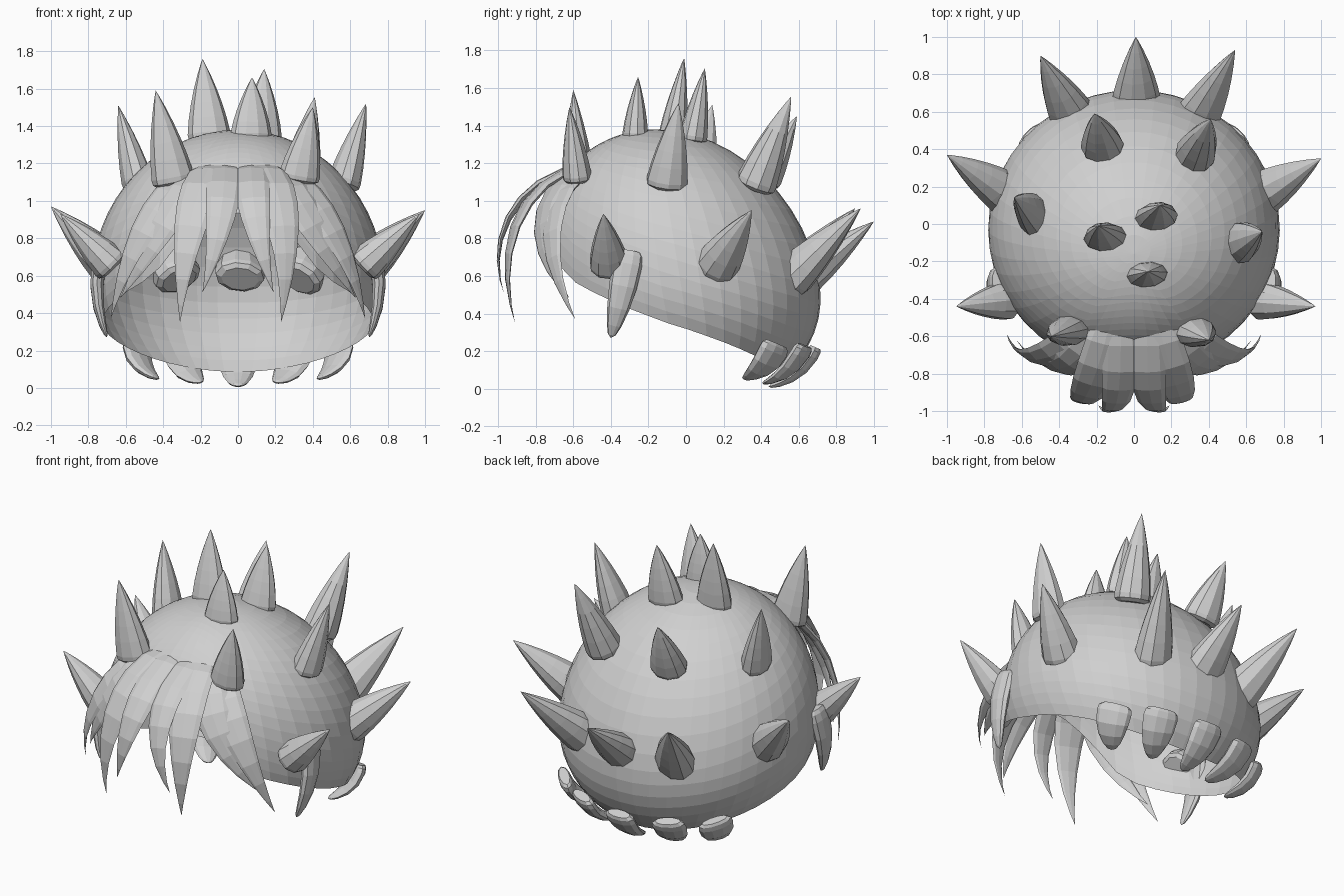
import bpy, bmesh, math
from mathutils import Vector

cube = bpy.data.objects.get("Cube")
if cube:
    bpy.data.objects.remove(cube)

grey = bpy.data.materials.new("plain_grey")
grey.use_nodes = True
grey.diffuse_color = (0.63, 0.63, 0.63, 1)
grey.node_tree.nodes["Principled BSDF"].inputs["Base Color"].default_value = (0.63, 0.63, 0.63, 1)


def finish(name, bm, fix=True):
    if fix:
        bmesh.ops.recalc_face_normals(bm, faces=bm.faces)
    mesh = bpy.data.meshes.new(name)
    bm.to_mesh(mesh)
    bm.free()
    mesh.materials.append(grey)
    obj = bpy.data.objects.new(name, mesh)
    bpy.context.collection.objects.link(obj)
    return obj


def bezier(pts, t):
    pts = [Vector(p) for p in pts]
    while len(pts) > 1:
        pts = [a.lerp(b, t) for a, b in zip(pts, pts[1:])]
    return pts[0]


def horn(name, pts, width, thick, out, profile, sides=10):
    """Tapered elliptical sweep along a bezier; profile holds (t, scale) pairs."""
    bm = bmesh.new()
    rings = []
    for t, s in profile:
        c = bezier(pts, t)
        tan = (bezier(pts, t + 0.01) - bezier(pts, t - 0.01)).normalized()
        side = tan.cross(Vector(out)).normalized()
        nrm = side.cross(tan)
        rings.append([bm.verts.new(c + side * math.cos(a) * width * s + nrm * math.sin(a) * thick * s)
                      for a in (math.tau * i / sides for i in range(sides))])
    for r0, r1 in zip(rings, rings[1:]):
        for i in range(sides):
            j = (i + 1) % sides
            bm.faces.new((r0[i], r0[j], r1[j], r1[i]))
    tip = bm.verts.new(bezier(pts, 1))
    for i in range(sides):
        bm.faces.new((rings[-1][i], rings[-1][(i + 1) % sides], tip))
    bm.faces.new(rings[0][::-1])
    return finish(name, bm)


# Open dome: leaning ellipsoid, flatter below, cut off at a sloping rim that rises over the face
def dome_point(a, phi):
    z = 0.57 + (0.81 if phi < math.pi / 2 else 0.64) * math.cos(phi)
    r = math.sin(phi)
    return Vector((0.78 * r * math.cos(a),
                   -0.03 - 0.16 * (z - 0.57) + 0.74 * r * math.sin(a), z))


def rim_height(p):
    h = 0.32 - 0.3 * p.y
    if p.y > 0:
        return h - 0.25 * p.y ** 2
    arch = max(0, 1 - (p.x / 0.45) ** 2) * min(1, -p.y / 0.6)
    return h + 0.2 * p.y ** 2 + 0.28 * arch


def rim_angle(a):
    phi = 0.3
    while phi < 3:
        p = dome_point(a, phi)
        if p.z < rim_height(p):
            break
        phi += 0.006
    return phi


bm = bmesh.new()
cols, rows = 44, 18
top = bm.verts.new(dome_point(0, 0))
columns = []
for i in range(cols):
    a = math.tau * i / cols
    end = rim_angle(a)
    columns.append([bm.verts.new(dome_point(a, end * k / rows)) for k in range(1, rows + 1)])
for i in range(cols):
    c0, c1 = columns[i], columns[(i + 1) % cols]
    bm.faces.new((top, c0[0], c1[0]))
    for k in range(rows - 1):
        bm.faces.new((c0[k], c0[k + 1], c1[k + 1], c1[k]))
finish("dome", bm, fix=False)

# Spikes: base centre, tip, base radius, flatness
spike_profile = [(-0.1, 0.75), (-0.06, 0.97), (0, 1), (0.2, 0.89), (0.4, 0.73),
                 (0.6, 0.53), (0.8, 0.29), (0.93, 0.11)]
spikes = {
    "back_middle_spike": ((0.01, 0.65, 0.61), (0.01, 1.0, 0.89), 0.135, 0.75),
    "back_right_spike": ((-0.33, 0.58, 0.61), (-0.5, 0.9, 0.96), 0.13, 0.85),
    "back_left_spike": ((0.34, 0.58, 0.61), (0.54, 0.93, 0.96), 0.13, 0.85),
    "rear_right_side_spike": ((-0.7, 0.17, 0.67), (-1.0, 0.37, 0.97), 0.115, 1.05),
    "rear_left_side_spike": ((0.7, 0.17, 0.67), (1.0, 0.35, 0.95), 0.115, 1.05),
    "front_right_side_spike": ((-0.69, -0.41, 0.67), (-0.95, -0.44, 0.93), 0.1, 1.05),
    "front_left_side_spike": ((0.69, -0.41, 0.67), (0.97, -0.44, 0.93), 0.1, 1.05),
    "upper_back_right_spike": ((-0.17, 0.42, 1.13), (-0.21, 0.59, 1.45), 0.115, 0.85),
    "upper_back_left_spike": ((0.33, 0.38, 1.11), (0.41, 0.56, 1.555), 0.11, 1),
    "upper_right_spike": ((-0.54, 0.05, 1.11), (-0.64, 0.14, 1.51), 0.085, 1.35),
    "upper_left_spike": ((0.57, -0.1, 1.11), (0.685, -0.04, 1.52), 0.09, 1.25),
    "crown_right_spike": ((-0.155, -0.07, 1.36), (-0.19, -0.01, 1.76), 0.115, 0.65),
    "crown_left_spike": ((0.12, 0.04, 1.35), (0.14, 0.1, 1.705), 0.115, 0.65),
    "crown_front_spike": ((0.07, -0.27, 1.36), (0.075, -0.255, 1.66), 0.11, 0.62),
    "brow_right_spike": ((-0.35, -0.57, 1.13), (-0.44, -0.6, 1.59), 0.115, 0.72),
    "brow_left_spike": ((0.33, -0.58, 1.14), (0.4, -0.62, 1.5), 0.11, 0.72),
}
for name, (base, tip, radius, flat) in spikes.items():
    horn(name, (base, tip), radius, radius * flat, (0.1, -1, 0), spike_profile)

# Fringe: curved flat locks fanning from the hairline
lock_profile = [(0, 0.75), (0.12, 0.95), (0.28, 1), (0.42, 0.95), (0.56, 0.8),
                (0.7, 0.58), (0.82, 0.36), (0.93, 0.14)]


def lock(name, root, mid, low, tip, width, out):
    horn(name, (root, mid, low, tip), width, 0.022, out, lock_profile, 8)


for word, s, tip_x in (("right", -1, 0.31), ("left", 1, 0.23)):
    lock(word + "_inner_lock", (s * 0.07, -0.53, 1.19), (s * 0.07, -0.87, 1.13),
         (s * 0.08, -1.08, 0.84), (s * 0.19, -0.97, 0.51), 0.095, (0, -1, 0.2))
    lock(word + "_middle_lock", (s * 0.13, -0.53, 1.19), (s * 0.2, -0.84, 1.13),
         (s * 0.3, -1.04, 0.8), (s * tip_x, -0.91, 0.35), 0.11, (s * 0.25, -1, 0.2))
    lock(word + "_side_lock", (s * 0.17, -0.52, 1.18), (s * 0.29, -0.78, 1.1),
         (s * 0.44, -0.86, 0.78), (s * 0.63, -0.62, 0.48), 0.11, (s * 0.6, -1, 0.2))
    lock(word + "_outer_lock", (s * 0.22, -0.52, 1.16), (s * 0.39, -0.72, 1.08),
         (s * 0.6, -0.8, 0.76), (s * 0.68, -0.59, 0.37), 0.1, (s * 0.8, -1, 0.2))

# Flat rounded claws: one on each side, five hugging the back rim from outside
claw_profile = [(0, 0.75), (0.05, 0.95), (0.15, 1), (0.4, 0.93), (0.65, 0.75),
                (0.85, 0.5), (0.96, 0.27)]
for word, s in (("right", -1), ("left", 1)):
    horn(word + "_side_claw", ((s * 0.73, -0.3, 0.73), (s * 0.79, -0.34, 0.5), (s * 0.7, -0.4, 0.27)),
         0.08, 0.04, (s, 0, 0), claw_profile)
    horn(word + "_outer_back_claw", ((s * 0.54, 0.48, 0.24), (s * 0.55, 0.43, 0.1), (s * 0.43, 0.31, 0.05)),
         0.105, 0.04, (s * 0.75, 0.6, -0.5), claw_profile)
    horn(word + "_inner_back_claw", ((s * 0.31, 0.63, 0.23), (s * 0.3, 0.56, 0.07), (s * 0.2, 0.41, 0.03)),
         0.105, 0.04, (s * 0.35, 0.8, -0.6), claw_profile)
horn("middle_back_claw", ((0, 0.69, 0.22), (0, 0.62, 0.06), (0, 0.44, 0.01)),
     0.105, 0.04, (0, 0.9, -0.6), claw_profile)
